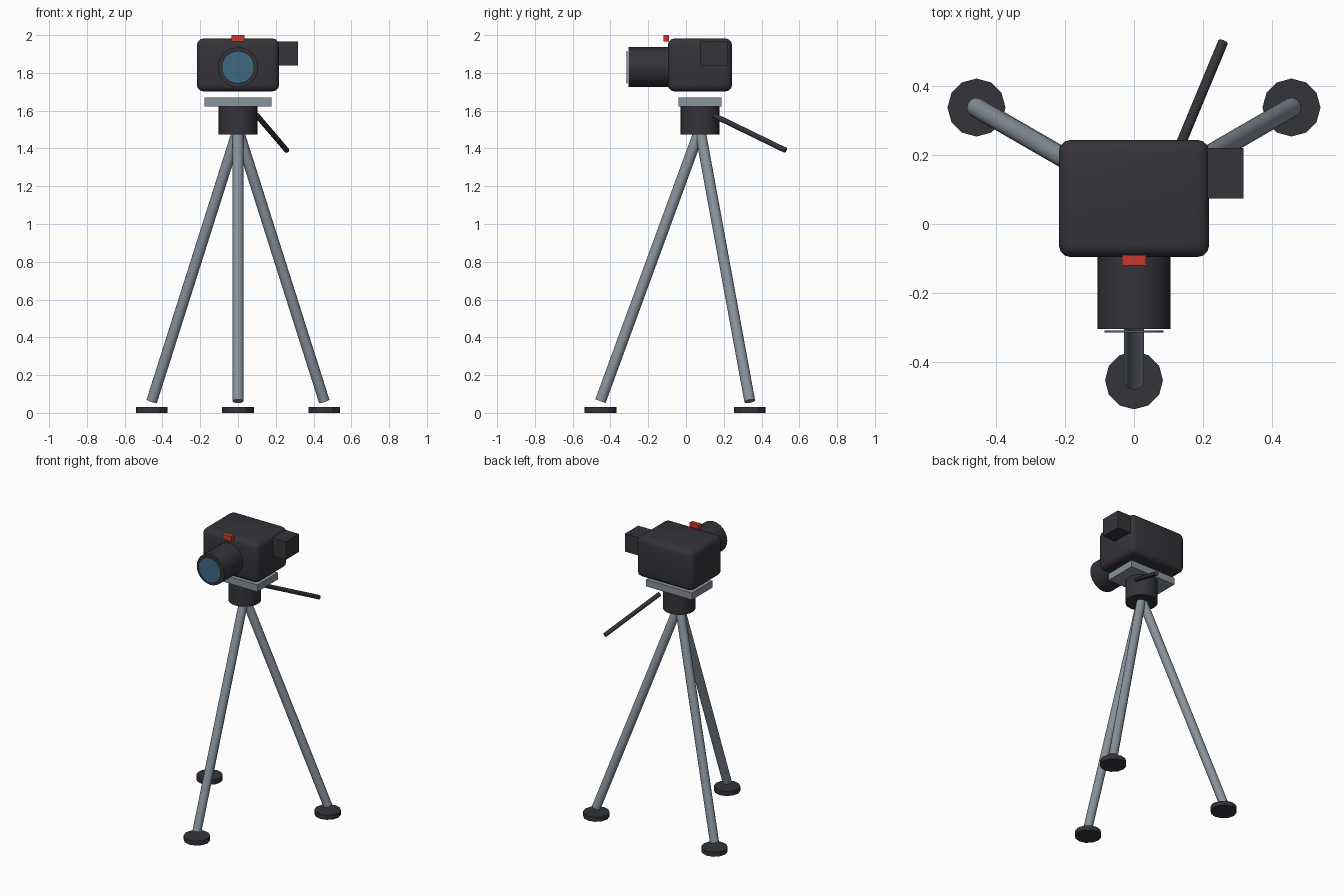
import bpy
import math
from mathutils import Vector

cube = bpy.data.objects.get("Cube")
if cube:
    bpy.data.objects.remove(cube, do_unlink=True)

CENTRE_Y = 0.074


def material(name, rgb):
    m = bpy.data.materials.new(name)
    m.use_nodes = True
    m.diffuse_color = (*rgb, 1)
    m.node_tree.nodes["Principled BSDF"].inputs["Base Color"].default_value = (*rgb, 1)
    return m


black = material("charcoal black", (0.035, 0.033, 0.04))
grey = material("metal grey", (0.25, 0.29, 0.335))
blue = material("lens blue", (0.048, 0.14, 0.225))
red = material("signal red", (0.6, 0.04, 0.025))


def finish(name, mat, smooth):
    ob = bpy.context.object
    ob.name = name
    ob.data.materials.append(mat)
    if smooth:
        bpy.ops.object.shade_smooth_by_angle(angle=math.radians(29))
    return ob


def box(name, mat, low, high):
    low, high = Vector(low), Vector(high)
    bpy.ops.mesh.primitive_cube_add(size=1, location=(low + high) / 2)
    bpy.context.object.scale = high - low
    bpy.ops.object.transform_apply(location=False, rotation=False, scale=True)
    return finish(name, mat, False)


def rod(name, mat, start, end, radius, sides, smooth=True):
    start, end = Vector(start), Vector(end)
    axis = end - start
    bpy.ops.mesh.primitive_cylinder_add(
        vertices=sides, radius=radius, depth=axis.length, location=(start + end) / 2,
        rotation=axis.to_track_quat('Z', 'Y').to_euler())
    return finish(name, mat, smooth)


# Three splayed legs, each hovering just above its round foot
for name, angle in (("front", -90), ("back_left", 30), ("back_right", 150)):
    a = math.radians(angle)
    x, y = 0.527 * math.cos(a), CENTRE_Y + 0.527 * math.sin(a)
    rod(name + "_leg", grey, (x, y, 0.062), (0, CENTRE_Y, 1.5), 0.029, 16)
    rod(name + "_foot", black, (x, y, 0), (x, y, 0.032), 0.084, 12, False)

# Tripod head, mounting plate and pan handle
rod("tripod_head", black, (0, CENTRE_Y, 1.475), (0, CENTRE_Y, 1.622), 0.103, 24)
box("mounting_plate", grey, (-0.177, CENTRE_Y - 0.113, 1.622), (0.177, CENTRE_Y + 0.113, 1.67))
rod("pan_handle", black, (0.1, 0.147, 1.575), (0.258, 0.527, 1.39), 0.0145, 12)

# Rounded camera body
body = box("camera_body", black, (-0.218, -0.096, 1.702), (0.218, 0.244, 1.982))
bevel = body.modifiers.new("rounded edges", 'BEVEL')
bevel.width = 0.035
bevel.segments = 3
for face in body.data.polygons:
    face.use_smooth = True

# Lens barrel with a thin glass disc at the front
rod("lens_barrel", black, (0, -0.05, 1.83), (0, -0.304, 1.83), 0.106, 24)
rod("lens_glass", blue, (0, -0.309, 1.83), (0, -0.314, 1.83), 0.086, 24)

# Viewfinder on the left side and recording light on the top front edge
box("viewfinder", black, (0.21, 0.074, 1.84), (0.318, 0.22, 1.965))
box("recording_light", red, (-0.035, -0.12, 1.965), (0.035, -0.09, 2.0))
